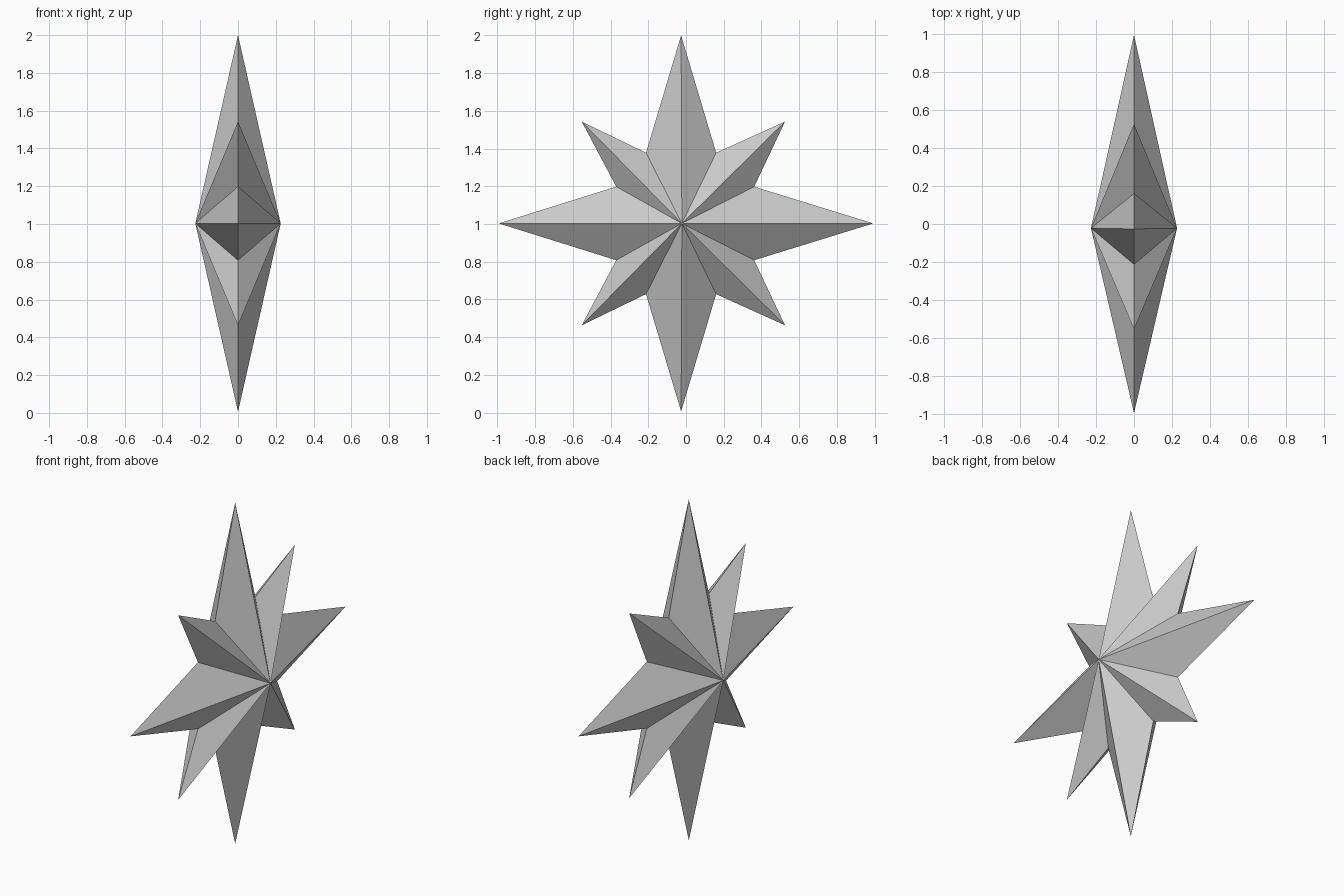
import bpy, bmesh

if "Cube" in bpy.data.objects:
    bpy.data.objects.remove(bpy.data.objects["Cube"])

# Star outline in the y-z plane, upper half from the -y tip round to the top tip and on
# (mirrored below), with a raised apex on either side
left = [(-0.37, 0.195), (-0.553, 0.54), (-0.212, 0.375)]
right = [(0.16, 0.375), (0.525, 0.54), (0.362, 0.195)]
upper = left + [(-0.026, 0.997)] + right
mid_z = 1.0

outline = [(-0.993, 0.0)] + upper + [(0.993, 0.0)]
outline += [(y, -h) for y, h in reversed(upper)]


def build_star(name, outline, apex_x, apex_y):
    bm = bmesh.new()
    rim = [bm.verts.new((0, y, mid_z + h + 0.003)) for y, h in outline]
    # Fan of flat facets from each apex to the rim
    for side in (-1, 1):
        apex = bm.verts.new((side * apex_x, apex_y, mid_z + 0.003))
        for i, v in enumerate(rim):
            bm.faces.new((v, rim[(i + 1) % len(rim)], apex))
    bmesh.ops.recalc_face_normals(bm, faces=bm.faces)
    mesh = bpy.data.meshes.new(name)
    bm.to_mesh(mesh)
    bm.free()
    obj = bpy.data.objects.new(name, mesh)
    bpy.context.collection.objects.link(obj)
    return obj


build_star("eight_pointed_star", outline, 0.226, -0.022)
